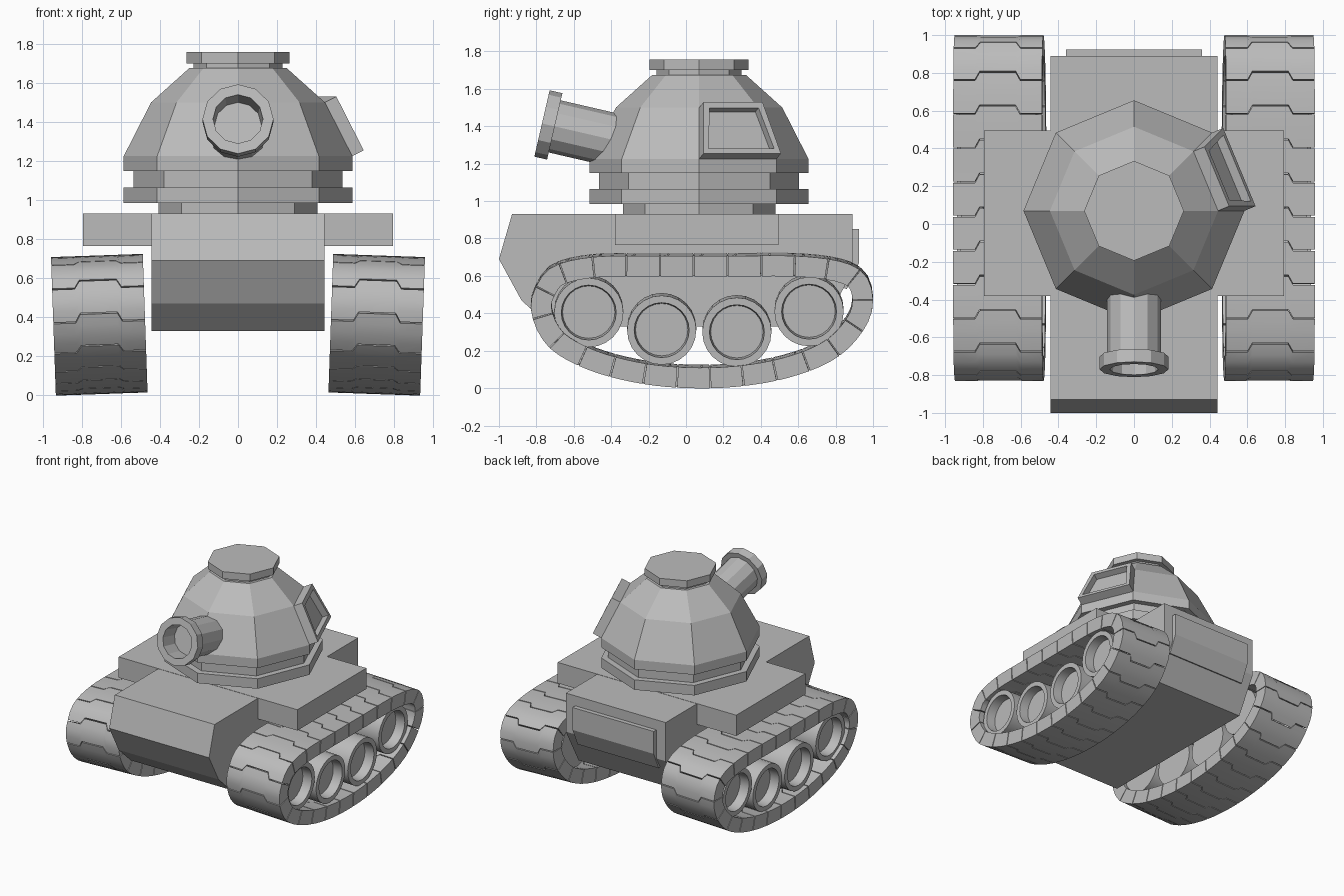
import bpy, bmesh, math
from mathutils import Matrix, Vector

if "Cube" in bpy.data.objects:
    bpy.data.objects.remove(bpy.data.objects["Cube"])

grey = bpy.data.materials.new("plain_grey")
grey.diffuse_color = (0.5, 0.5, 0.5, 1)
grey.use_nodes = True
grey.node_tree.nodes["Principled BSDF"].inputs["Base Color"].default_value = grey.diffuse_color


def finish(name, bm, matrix=Matrix(), smooth=False):
    bm.transform(matrix)
    bmesh.ops.recalc_face_normals(bm, faces=bm.faces)
    me = bpy.data.meshes.new(name)
    bm.to_mesh(me)
    bm.free()
    me.materials.append(grey)
    if smooth:
        me.shade_smooth()
        me.set_sharp_from_angle(angle=math.radians(32))
    ob = bpy.data.objects.new(name, me)
    bpy.context.collection.objects.link(ob)
    return ob


def prism(name, yz, half_width):
    """Side profile extruded across x."""
    bm = bmesh.new()
    a = [bm.verts.new((-half_width, y, z)) for y, z in yz]
    b = [bm.verts.new((half_width, y, z)) for y, z in yz]
    bm.faces.new(a)
    bm.faces.new(b)
    for i in range(len(yz)):
        j = (i + 1) % len(yz)
        bm.faces.new((a[i], a[j], b[j], b[i]))
    return finish(name, bm)


def lathe(profile, sides):
    """(radius, z) profile turned around z, capped at both ends."""
    bm = bmesh.new()
    rings = [[bm.verts.new((r * math.cos(2 * math.pi * k / sides),
                            r * math.sin(2 * math.pi * k / sides), z))
              for k in range(sides)] for r, z in profile]
    for a, b in zip(rings, rings[1:]):
        for k in range(sides):
            n = (k + 1) % sides
            bm.faces.new((a[k], a[n], b[n], b[k]))
    bm.faces.new(rings[0])
    bm.faces.new(rings[-1])
    bmesh.ops.recalc_face_normals(bm, faces=bm.faces)
    return bm


# Hull, side fenders and rear plate
prism("hull", [(-.93, .93), (-1, .69), (-.88, .47), (-.73, .33),
               (.73, .33), (.89, .62), (.89, .93)], .443)
prism("fenders", [(-.38, .765), (.495, .765), (.495, .932), (-.38, .932)], .793)
prism("rear_plate", [(.87, .85), (.925, .85), (.925, .67), (.86, .53), (.8, .55)], .36)

# Eight-sided turret with a raised, recessed window on one slanted face
bm = lathe([(.408, .92), (.408, .985), (.585, .985), (.585, 1.065), (.535, 1.065),
            (.535, 1.15), (.585, 1.15), (.585, 1.225), (.445, 1.5), (.25, 1.675),
            (.227, 1.675), (.227, 1.70), (.264, 1.70), (.264, 1.757)], 8)
bm.normal_update()
aim = Vector((.49 * math.cos(math.pi / 8), .49 * math.sin(math.pi / 8), 1.36))
face = min(bm.faces, key=lambda f: (f.calc_center_median() - aim).length)


def push(bm, face, depth):
    n = face.normal.copy()
    new = bmesh.ops.extrude_discrete_faces(bm, faces=[face])["faces"][0]
    bmesh.ops.translate(bm, verts=new.verts, vec=n * depth)
    bm.normal_update()
    return new


face = push(bm, face, .07)
bmesh.ops.inset_individual(bm, faces=[face], thickness=.045)
bm.normal_update()
push(bm, face, -.05)
finish("turret", bm, Matrix.Translation((0, .07, 0)))

# Cannon, tilted up, with muzzle ring and bore
tilt = math.radians(13)
aim_rot = Matrix.Rotation(math.pi / 2 - tilt, 4, 'X')
finish("cannon", lathe([(.143, -.62), (.143, -.07), (.182, -.07), (.182, 0),
                        (.128, 0), (.12, -.14)], 12),
       Matrix.Translation((0, -.77, 1.415)) @ aim_rot)

# Track centre line: smooth closed loop through the outer outline
outline = [(-.5, .705), (-.2, .71), (.2, .71), (.6, .71), (.85, .675), (.965, .6),
           (1, .47), (.965, .34), (.85, .2), (.69, .107), (.45, .037), (.155, .004),
           (-.166, .017), (-.46, .08), (-.675, .177), (-.78, .284), (-.83, .43),
           (-.80, .55), (-.71, .655)]
pts = [Vector(p) for p in outline]
loop = []
for i in range(len(pts)):
    p0, p1, p2, p3 = (pts[(i + k) % len(pts)] for k in (-1, 0, 1, 2))
    for j in range(12):
        t = j / 12
        loop.append(.5 * (2 * p1 + (p2 - p0) * t + (2 * p0 - 5 * p1 + 4 * p2 - p3) * t * t
                          + (3 * p1 - p0 - 3 * p2 + p3) * t ** 3))
loop.append(loop[0].copy())
dist = [0]
for a, b in zip(loop, loop[1:]):
    dist.append(dist[-1] + (b - a).length)
length = dist[-1]


def along(s):
    s %= length
    i = next((k for k in range(1, len(dist)) if dist[k] >= s), len(dist) - 1)
    return loop[i - 1].lerp(loop[i], (s - dist[i - 1]) / (dist[i] - dist[i - 1]))


def track_point(s, depth):
    p = along(s)
    t = (along(s + .03) - along(s - .03)).normalized()
    return p - Vector((-t.y, t.x)) * depth


def track_links():
    bm = bmesh.new()
    count = round(length / .184)
    step, gap, segs = length / count, .007, 3
    # zigzag seam: (x, offset along the loop)
    seam = [(-.235, 0), (-.12, 0), (-.095, .045), (.095, .045), (.12, 0), (.235, 0)]
    for n in range(count):
        grid = []
        for depth in (0, .11):
            grid.append([])
            for k in range(segs + 1):
                row = []
                for x, off in seam:
                    s = n * step + off + gap / 2 + (step - gap) * k / segs
                    row.append(bm.verts.new((x, *track_point(s, depth))))
                grid[-1].append(row)
        top, low = grid
        m = len(seam) - 1
        for g in grid:
            for k in range(segs):
                for c in range(m):
                    bm.faces.new((g[k][c], g[k][c + 1], g[k + 1][c + 1], g[k + 1][c]))
        for c in range(m):
            for k in (0, segs):
                bm.faces.new((top[k][c], top[k][c + 1], low[k][c + 1], low[k][c]))
        for k in range(segs):
            for c in (0, m):
                bm.faces.new((top[k][c], top[k + 1][c], low[k + 1][c], low[k][c]))
    return bm


# Tracks and road wheels on both sides, leaning slightly outward
for side, label in ((1, "right"), (-1, "left")):
    place = (Matrix.Diagonal((side, 1, 1, 1)) @ Matrix.Translation((.71, 0, .359))
             @ Matrix.Rotation(math.radians(2), 4, 'Y') @ Matrix.Translation((0, 0, -.355)))
    finish(label + "_track", track_links(), place, True)
    for i, (y, z) in enumerate([(-.52, .407), (-.13, .313), (.272, .302), (.658, .412)]):
        wheel = lathe([(.185, -.2), (.185, .205), (.147, .205), (.14, .13)], 24)
        finish(f"{label}_wheel_{i + 1}", wheel,
               place @ Matrix.Translation((0, y, z)) @ Matrix.Rotation(math.pi / 2, 4, 'Y'), True)
